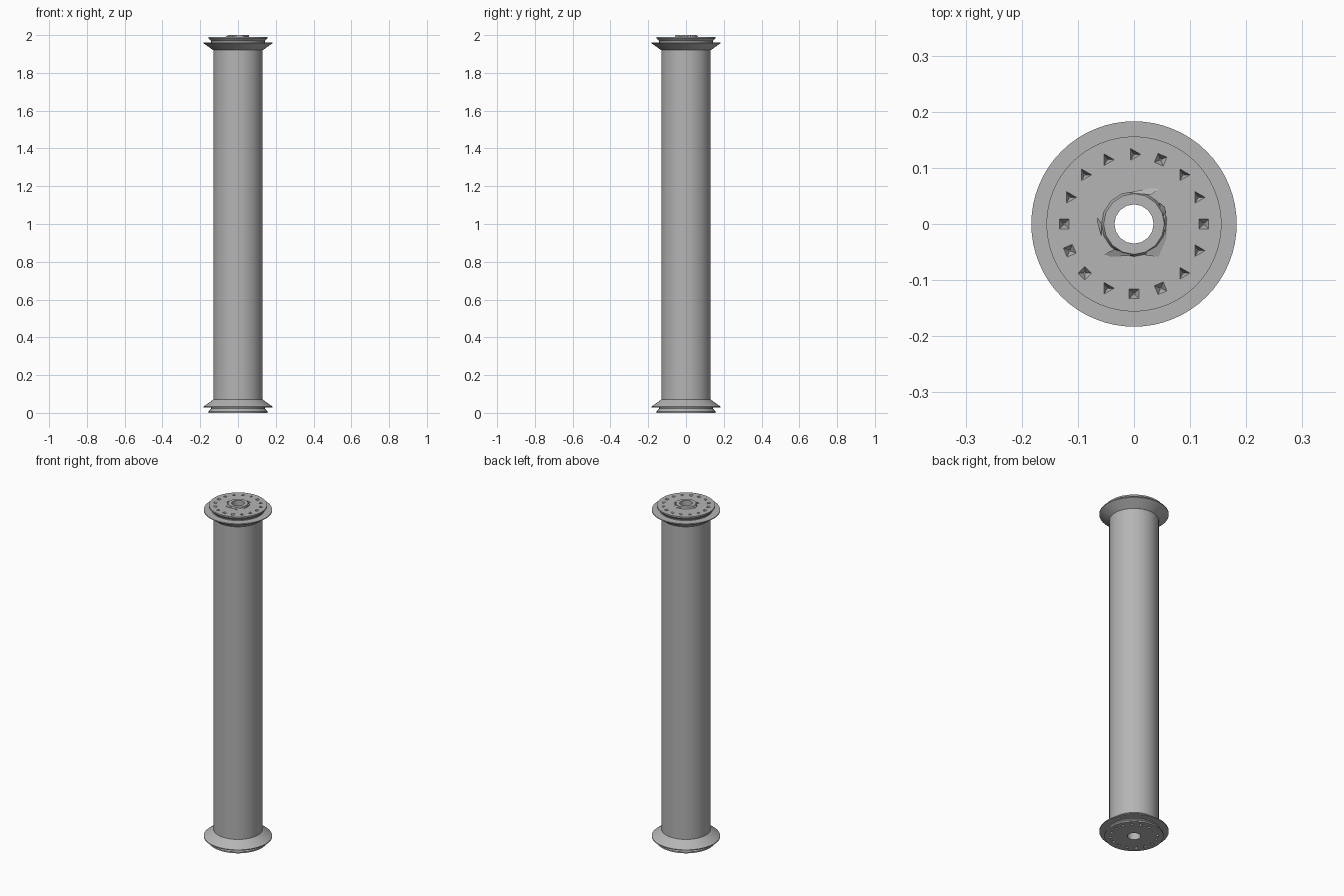
import bpy, bmesh, math
from mathutils import Matrix, Vector

cube = bpy.data.objects.get("Cube")
if cube:
    bpy.data.objects.remove(cube, do_unlink=True)

GREY = (0.46, 0.46, 0.46, 1)
metal = bpy.data.materials.new("grey metal")
metal.use_nodes = True
metal.diffuse_color = GREY
metal.node_tree.nodes["Principled BSDF"].inputs["Base Color"].default_value = GREY


def make_object(name, bm, smooth=True):
    bmesh.ops.recalc_face_normals(bm, faces=bm.faces)
    mesh = bpy.data.meshes.new(name)
    bm.to_mesh(mesh)
    bm.free()
    mesh.materials.append(metal)
    obj = bpy.data.objects.new(name, mesh)
    bpy.context.collection.objects.link(obj)
    bpy.ops.object.select_all(action="DESELECT")
    bpy.context.view_layer.objects.active = obj
    obj.select_set(True)
    if smooth:
        bpy.ops.object.shade_smooth_by_angle(angle=math.radians(30))
    return obj


def lathe(name, profile, sides):
    """Spin a closed (radius, height) loop around the z axis."""
    bm = bmesh.new()
    rings = []
    for i in range(sides):
        a = math.tau * i / sides
        rings.append([bm.verts.new((r * math.cos(a), r * math.sin(a), z)) for r, z in profile])
    n = len(profile)
    for i in range(sides):
        cur, nxt = rings[i], rings[(i + 1) % sides]
        for j in range(n):
            k = (j + 1) % n
            bm.faces.new((cur[j], nxt[j], nxt[k], cur[k]))
    return make_object(name, bm)


def apply_cut(obj, cutter):
    mod = obj.modifiers.new("pits", "BOOLEAN")
    mod.operation = "DIFFERENCE"
    mod.solver = "EXACT"
    mod.object = cutter
    cutter.hide_render = True
    cutter.hide_set(True)
    bpy.context.view_layer.objects.active = obj
    bpy.ops.object.modifier_apply(modifier=mod.name)
    bpy.data.objects.remove(cutter, do_unlink=True)


# Long hollow shaft
lathe("shaft", [(0.131, 0.06), (0.131, 1.93), (0.10, 1.93), (0.10, 0.06)], 48)

# Flange profile, with height measured inward from the outer face
FLANGE = [(0.035, 0), (0.156, 0), (0.156, 0.008), (0.142, 0.022), (0.142, 0.028),
          (0.183, 0.028), (0.183, 0.033), (0.131, 0.07), (0.035, 0.07)]
SQUARE_PITS = {0, 3, 8, 9, 10, 12, 13}

for name, face, inward in (("top_flange", 1.99, -1), ("bottom_flange", 0.0, 1)):
    flange = lathe(name, [(r, face + inward * h) for r, h in FLANGE], 64)
    # Ring of sixteen pyramid-shaped bolt pits
    bm = bmesh.new()
    for i in range(16):
        a = math.tau * i / 16
        square = i in SQUARE_PITS
        spin = a + math.pi / 4 if square else math.pi / 2
        place = Matrix.Translation((0.124 * math.cos(a), 0.124 * math.sin(a), face + inward * 0.004))
        flip = Matrix.Rotation(math.pi if inward < 0 else 0, 4, "X")
        bmesh.ops.create_cone(bm, cap_ends=True, segments=4 if square else 3,
                              radius1=0.0165, radius2=0.002, depth=0.020,
                              matrix=place @ Matrix.Rotation(spin, 4, "Z") @ flip)
    apply_cut(flange, make_object("pit_cutter", bm, False))

# Raised collar around the bore
lathe("hub_collar", [(0.035, 1.95), (0.035, 2.0), (0.054, 2.0), (0.060, 1.985), (0.060, 1.95)], 16)

# Jagged wedges left on the flange around the collar: two base ends, outer corner
WEDGES = [
    ((0.057, 0.025), (0.02, -0.056), (0.058, -0.060)),
    ((0.0, -0.056), (-0.035, -0.045), (-0.066, -0.060)),
    ((-0.058, 0.0), (-0.058, -0.022), (-0.069, 0.018)),
    ((-0.01, 0.056), (0.03, 0.052), (0.055, 0.069)),
    ((0.045, 0.038), (0.056, -0.02), (0.060, 0.026)),
]
bm = bmesh.new()
for p, q, corner in WEDGES:
    low = [bm.verts.new((x, y, 1.985)) for x, y in (p, q, corner)]
    high = [bm.verts.new((x, y, 1.998)) for x, y in (p, q)]
    bm.faces.new(low)
    bm.faces.new((high[0], high[1], low[2]))
    bm.faces.new((low[0], low[1], high[1], high[0]))
    bm.faces.new((low[1], low[2], high[1]))
    bm.faces.new((low[2], low[0], high[0]))
make_object("hub_wedges", bm, False)
